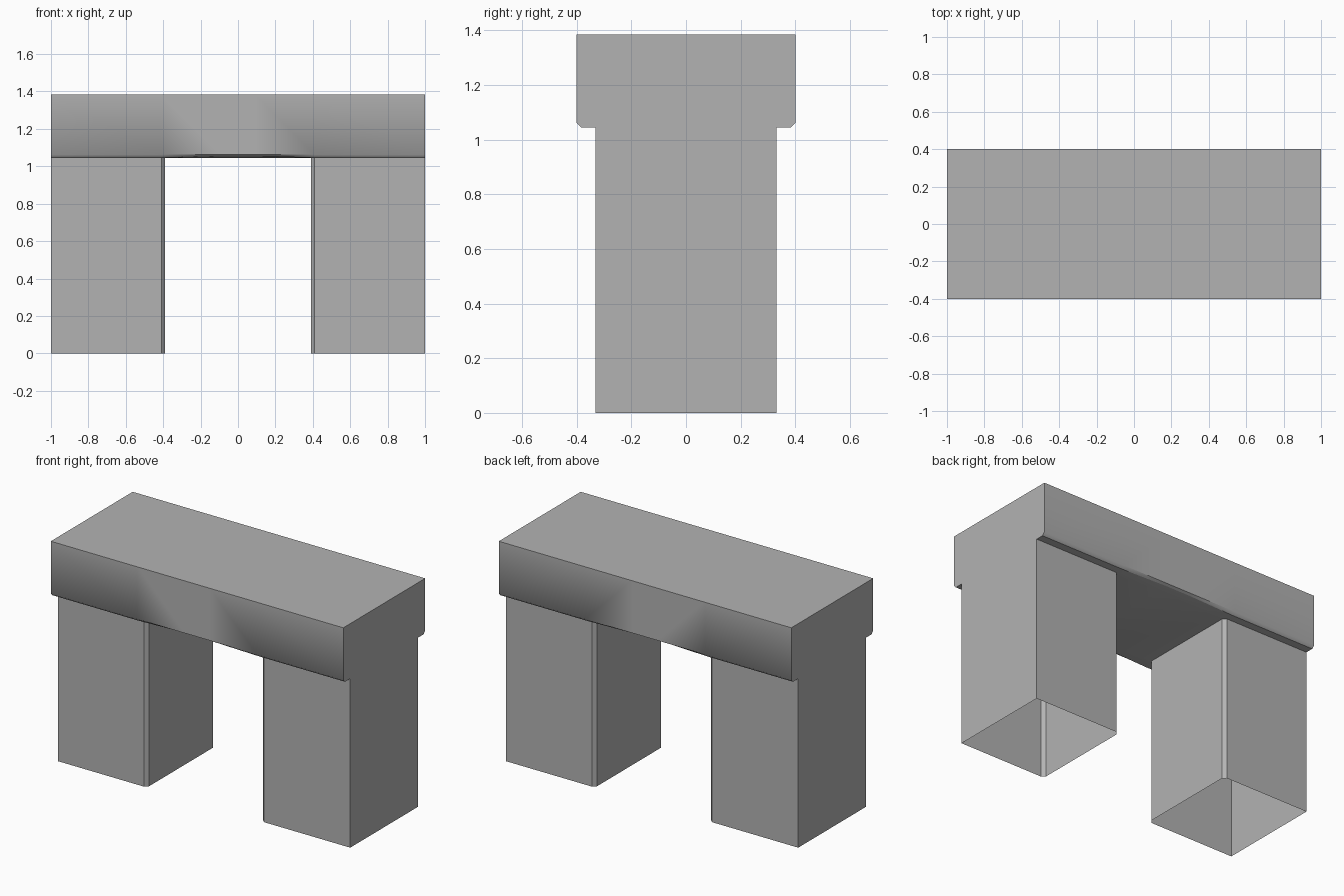
import bpy, bmesh

cube = bpy.data.objects.get("Cube")
if cube:
    bpy.data.objects.remove(cube, do_unlink=True)

TOP, RIM, UNDER, LIFT = 1.385, 1.062, 1.045, 0.01
DEPTH, LIP, LEG = 0.4, 0.383, 0.332      # half depths
INNER, BEVEL = 0.39, 0.02
CORNER = INNER + BEVEL
STATIONS = [-1, -CORNER, -0.09, 0.09, CORNER, 1]

stone = bpy.data.materials.new("plain grey")
stone.use_nodes = True
grey = (0.45, 0.45, 0.45, 1)
stone.diffuse_color = grey
stone.node_tree.nodes["Principled BSDF"].inputs["Base Color"].default_value = grey

bm = bmesh.new()
cache = {}


def v(x, y, z):
    key = (round(x, 4), round(y, 4), round(z, 4))
    if key not in cache:
        cache[key] = bm.verts.new(key)
    return cache[key]


def face(*points):
    return bm.faces.new([v(*p) for p in points])


def lip(x, s):
    # the lower rim rises slightly at the middle of the span
    return (x, s * LIP, UNDER + (LIFT if abs(x) < 0.2 else 0))


# Lintel: top, fronts, bevelled rims and overhangs
for a, b in zip(STATIONS, STATIONS[1:]):
    face((a, -DEPTH, TOP), (b, -DEPTH, TOP), (b, DEPTH, TOP), (a, DEPTH, TOP))
    for s in (-1, 1):
        face((a, s * DEPTH, TOP), (a, s * DEPTH, RIM),
             (b, s * DEPTH, RIM), (b, s * DEPTH, TOP))
        face((a, s * DEPTH, RIM), lip(a, s), lip(b, s), (b, s * DEPTH, RIM))
        face(lip(a, s), (a, s * LEG, UNDER), (b, s * LEG, UNDER), lip(b, s))

# Underside between the legs
face(*[(x, -LEG, UNDER) for x in STATIONS[1:-1]],
     (INNER, BEVEL - LEG, UNDER), (INNER, LEG - BEVEL, UNDER),
     *[(x, LEG, UNDER) for x in STATIONS[-2:0:-1]],
     (-INNER, LEG - BEVEL, UNDER), (-INNER, BEVEL - LEG, UNDER))

# Legs: open at the bottom, with narrow bevels on the inner corners
for side in (-1, 1):
    plan = [(1, -LEG), (CORNER, -LEG), (INNER, BEVEL - LEG),
            (INNER, LEG - BEVEL), (CORNER, LEG), (1, LEG)]
    for (x0, y0), (x1, y1) in zip(plan, plan[1:]):
        face((side * x0, y0, 0), (side * x1, y1, 0),
             (side * x1, y1, UNDER), (side * x0, y0, UNDER))
    # End wall shared by leg and lintel
    half = [(LEG, 0), (LEG, UNDER), (LIP, UNDER), (DEPTH, RIM), (DEPTH, TOP)]
    outline = half + [(-y, z) for y, z in reversed(half)]
    face(*[(side, y, z) for y, z in outline])

bmesh.ops.recalc_face_normals(bm, faces=bm.faces[:])

# Soft shading only where the lintel fronts roll into the rim near the ends
for f in bm.faces:
    f.smooth = True
for e in bm.edges:
    p, q = (vert.co for vert in e.verts)
    flat = len(e.link_faces) == 2 and e.calc_face_angle() < 0.1
    rim = all(abs(c.z - RIM) < 0.001 for c in (p, q))
    outer = max(abs(p.x), abs(q.x)) > 0.9
    e.smooth = flat or (rim and outer) or (
        abs(p.x - q.x) < 0.001 and abs(p.x) < 0.9 and min(p.z, q.z) > UNDER - 0.001
        and max(abs(p.y), abs(q.y)) > LIP + 0.001)

mesh = bpy.data.meshes.new("archway")
bm.to_mesh(mesh)
bm.free()
mesh.materials.append(stone)
bpy.context.collection.objects.link(bpy.data.objects.new("archway", mesh))
